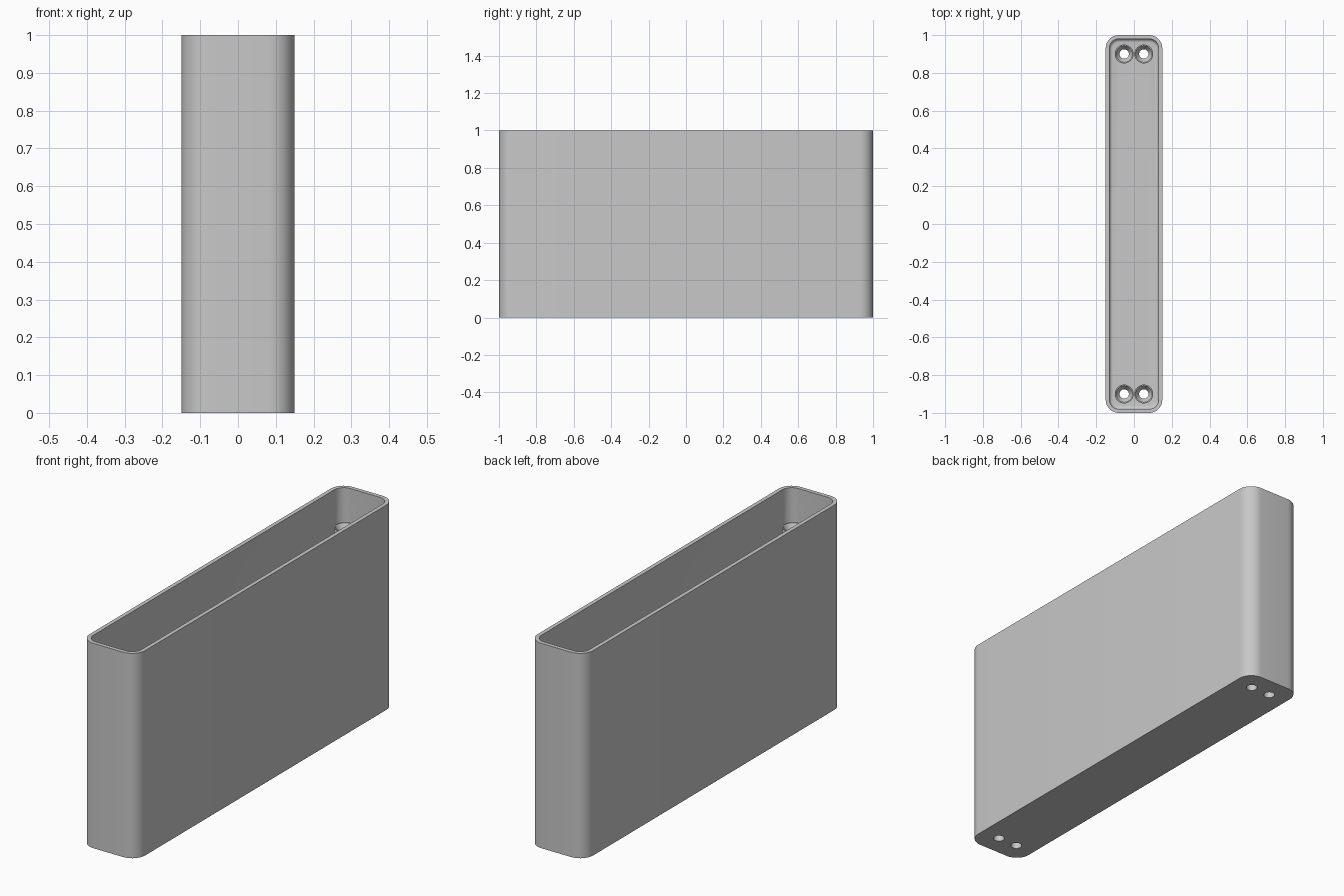
import bpy
import bmesh
from math import cos, sin, pi

cube = bpy.data.objects.get("Cube")
if cube:
    bpy.data.objects.remove(cube, do_unlink=True)

WIDTH, LENGTH, HEIGHT = 0.30, 2.0, 1.0
CORNER, WALL, FLOOR = 0.07, 0.02, 0.02
FILLET = 0.018
POST_X, POST_Y, POST_TOP = 0.052, 0.9, 0.85
POST_R, BORE_R = 0.05, 0.025
SIDES = 32

grey = bpy.data.materials.new("light grey plastic")
grey.use_nodes = True
grey.diffuse_color = (0.58, 0.58, 0.58, 1)
grey.node_tree.nodes["Principled BSDF"].inputs["Base Color"].default_value = grey.diffuse_color


def finish(bm, name, smooth=True):
    bmesh.ops.recalc_face_normals(bm, faces=bm.faces)
    mesh = bpy.data.meshes.new(name)
    bm.to_mesh(mesh)
    bm.free()
    mesh.materials.append(grey)
    obj = bpy.data.objects.new(name, mesh)
    bpy.context.collection.objects.link(obj)
    if smooth:
        bpy.ops.object.select_all(action="DESELECT")
        obj.select_set(True)
        bpy.context.view_layer.objects.active = obj
        bpy.ops.object.shade_smooth_by_angle(angle=pi / 6)
    return obj


def rounded_ring(bm, inset, z, steps=10):
    """Rounded rectangle loop, shrunk by inset."""
    r = CORNER - inset
    cx, cy = WIDTH / 2 - CORNER, LENGTH / 2 - CORNER
    ring = []
    for quarter, (sx, sy) in enumerate([(1, 1), (-1, 1), (-1, -1), (1, -1)]):
        for i in range(steps + 1):
            a = (quarter + i / steps) * pi / 2
            ring.append(bm.verts.new((sx * cx + r * cos(a), sy * cy + r * sin(a), z)))
    return ring


def circle_ring(bm, x, y, r, z):
    return [bm.verts.new((x + r * cos(2 * pi * i / SIDES), y + r * sin(2 * pi * i / SIDES), z))
            for i in range(SIDES)]


def bridge(bm, a, b):
    for i in range(len(a)):
        j = (i + 1) % len(a)
        bm.faces.new((a[i], a[j], b[j], b[i]))


# Open box: outer wall, rim, inner wall, filleted floor
bm = bmesh.new()
profile = [(0, 0), (0, HEIGHT), (WALL, HEIGHT)]
for k in range(6):
    a = k / 5 * pi / 2
    profile.append((WALL + FILLET * (1 - cos(a)), FLOOR + FILLET * (1 - sin(a))))
rings = [rounded_ring(bm, inset, z) for inset, z in profile]
for lower, upper in zip(rings, rings[1:]):
    bridge(bm, lower, upper)
bm.faces.new(rings[0])
bm.faces.new(rings[-1])
box = finish(bm, "open_box", smooth=False)

# Screw holes through the floor
spots = [(sx * POST_X, sy * POST_Y) for sx in (-1, 1) for sy in (-1, 1)]
bm = bmesh.new()
for x, y in spots:
    low, high = circle_ring(bm, x, y, BORE_R, -0.1), circle_ring(bm, x, y, BORE_R, 0.1)
    bridge(bm, low, high)
    bm.faces.new(low)
    bm.faces.new(high)
cutter = finish(bm, "hole_cutter", smooth=False)
cut = box.modifiers.new("screw holes", "BOOLEAN")
cut.operation = "DIFFERENCE"
cut.solver = "EXACT"
cut.object = cutter
bpy.ops.object.select_all(action="DESELECT")
box.select_set(True)
bpy.context.view_layer.objects.active = box
bpy.ops.object.modifier_apply(modifier=cut.name)
bpy.data.objects.remove(cutter, do_unlink=True)
bpy.ops.object.shade_smooth_by_angle(angle=pi / 6)

# Hollow screw posts with countersunk tops
section = [(BORE_R, FLOOR - 0.005), (POST_R, FLOOR - 0.005), (POST_R, POST_TOP),
           (POST_R - 0.006, POST_TOP), (BORE_R, POST_TOP - 0.03)]
for n, (x, y) in enumerate(spots, 1):
    bm = bmesh.new()
    loops = [circle_ring(bm, x, y, r, z) for r, z in section]
    for a, b in zip(loops, loops[1:] + loops[:1]):
        bridge(bm, a, b)
    finish(bm, f"screw_post_{n}")
